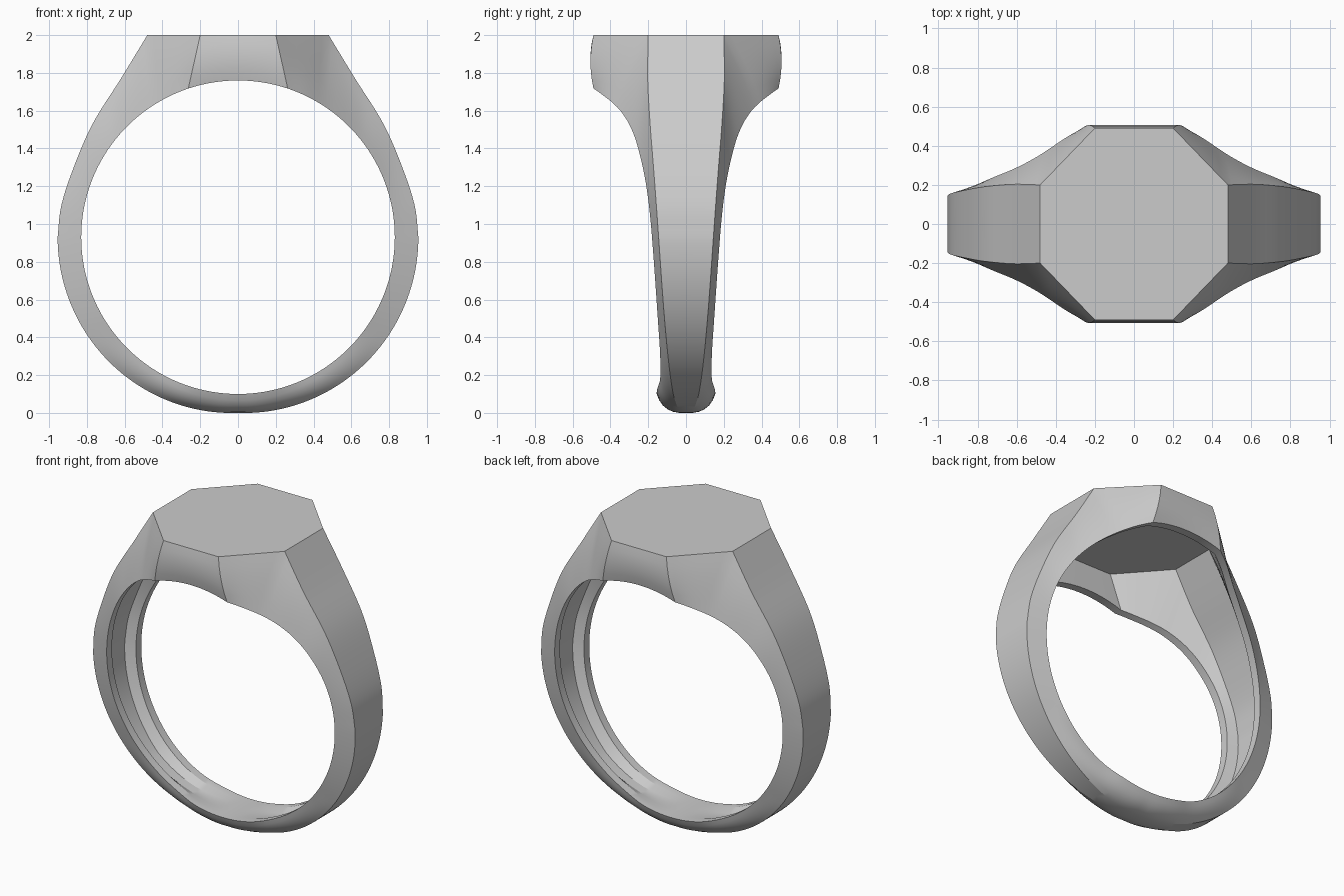
import bpy
import bmesh
from math import sin, cos, radians
from mathutils import Vector

cube = bpy.data.objects.get("Cube")
if cube:
    bpy.data.objects.remove(cube)

CENTRE = Vector((0, 0, 0.93))   # centre of the finger hole
HOLE = 0.83                     # finger hole radius
WALL = 0.055                    # wall thickness of the hollow shell

# shoulder line: rim angle -> x, z and half width of the outer flat
SHOULDER = [(32, .48, 2, .2), (45, .62, 1.77, .203), (58, .77, 1.53, .19),
            (70, .87, 1.3, .172), (80, .935, 1.1, .157), (90, .955, .93, .145)]
# lower band: rim angle -> half width of the outer flat
BAND = [(90, .145), (120, .11), (150, .07), (167, .04), (180, .03)]
# rim angle -> half width of the rim
RIM = [(18.5, .49), (25, .44), (32, .38), (37, .342), (45, .295), (54, .258),
       (71, .21), (90, .18), (130, .142), (146, .135), (156, .138),
       (166, .153), (180, .155)]


def curve(table, a, col=1):
    """Smooth interpolation through a table, clamped at its ends."""
    if a <= table[0][0]:
        return table[0][col]
    if a >= table[-1][0]:
        return table[-1][col]
    n = len(table) - 1
    i = max(k for k in range(n) if table[k][0] <= a)

    def slope(k):
        lo, hi = table[max(k - 1, 0)], table[min(k + 1, n)]
        return (hi[col] - lo[col]) / (hi[0] - lo[0])

    p, q = table[i], table[i + 1]
    h = q[0] - p[0]
    t = (a - p[0]) / h
    s = 1 - t
    return (p[col] * (1 + 2 * t) * s * s + slope(i) * h * t * s * s
            + q[col] * t * t * (3 - 2 * t) - slope(i + 1) * h * t * t * s)


def outer_edge(a):
    """Corner of the outer flat for a rim angle."""
    if a <= 18.5:                       # straight front of the table
        return Vector((.2 * a / 18.5, .49, 2))
    if a <= 32:                         # bevelled corner of the table
        t = (a - 18.5) / 13.5
        return Vector((.2 + .28 * t, .49 - .29 * t, 2))
    if a <= 90:
        return Vector((curve(SHOULDER, a, 1), curve(SHOULDER, a, 3),
                       curve(SHOULDER, a, 2)))
    r = .955 - .025 * ((a - 90) / 90) ** 2
    return CENTRE + Vector((r * sin(radians(a)), curve(BAND, a),
                            r * cos(radians(a))))


def section(a):
    """Half cross-section from the outer middle to the hollow's middle."""
    b = outer_edge(a)
    wi = curve(RIM, a)
    rim = CENTRE + HOLE * Vector((sin(radians(a)), 0, cos(radians(a))))
    d = Vector((rim.x, wi, rim.z))
    # slightly domed side
    flat = Vector((b.x - d.x, 0, b.z - d.z))
    depth = flat.length
    bulge = (flat.normalized() * (d.y - b.y) + Vector((0, depth, 0))).normalized()
    low = min(max((a - 125) / 50, 0), 1)
    top = min(max((50 - a) / 30, 0), 1)
    amount = .016 * top + .028 * low
    side = [b.lerp(d, t) + bulge * amount * 4 * t * (1 - t)
            for t in (.2, .4, .6, .8)]
    # hollow, fading out toward the bottom
    k = min(max((176 - a) / 40, 0), 1)
    e = Vector((rim.x, wi - WALL, rim.z))
    out = Vector((b.x, 0, b.z)) - CENTRE
    g = CENTRE + out.normalized() * (HOLE + (out.length - .06 - HOLE) * k)
    f = g.copy()
    f.y = e.y * .6 * (1 - k) + max(b.y - .045, .01) * k
    return [Vector((b.x, 0, b.z)), b, *side, d, e, f, g]


# one quarter of the ring, lofted through its sections
angles = [18.5 * i / 8 for i in range(8)]
angles += [18.5 + 13.5 * i / 8 for i in range(8)]
angles += [32 + 148 * i / 74 for i in range(75)]

bm = bmesh.new()
rows = [[bm.verts.new(p) for p in section(a)] for a in angles]
for row in (rows[0], rows[-1]):
    for v in row:
        v.co.x = 0
for r0, r1 in zip(rows, rows[1:]):
    for j in range(len(r0) - 1):
        bm.faces.new((r0[j], r1[j], r1[j + 1], r0[j + 1]))
mesh = bpy.data.meshes.new("signet_ring")
bm.to_mesh(mesh)
bm.free()

ring = bpy.data.objects.new("signet_ring", mesh)
bpy.context.collection.objects.link(ring)

# plain grey metal
grey = bpy.data.materials.new("plain_grey")
grey.use_nodes = True
colour = (.6, .6, .6, 1)
grey.diffuse_color = colour
grey.node_tree.nodes["Principled BSDF"].inputs["Base Color"].default_value = colour
mesh.materials.append(grey)

# mirror to the full ring
mirror = ring.modifiers.new("mirror", 'MIRROR')
mirror.use_axis = (True, True, False)
mirror.merge_threshold = .0005

bpy.ops.object.select_all(action='DESELECT')
ring.select_set(True)
bpy.context.view_layer.objects.active = ring
bpy.ops.object.shade_smooth_by_angle(angle=radians(22))
